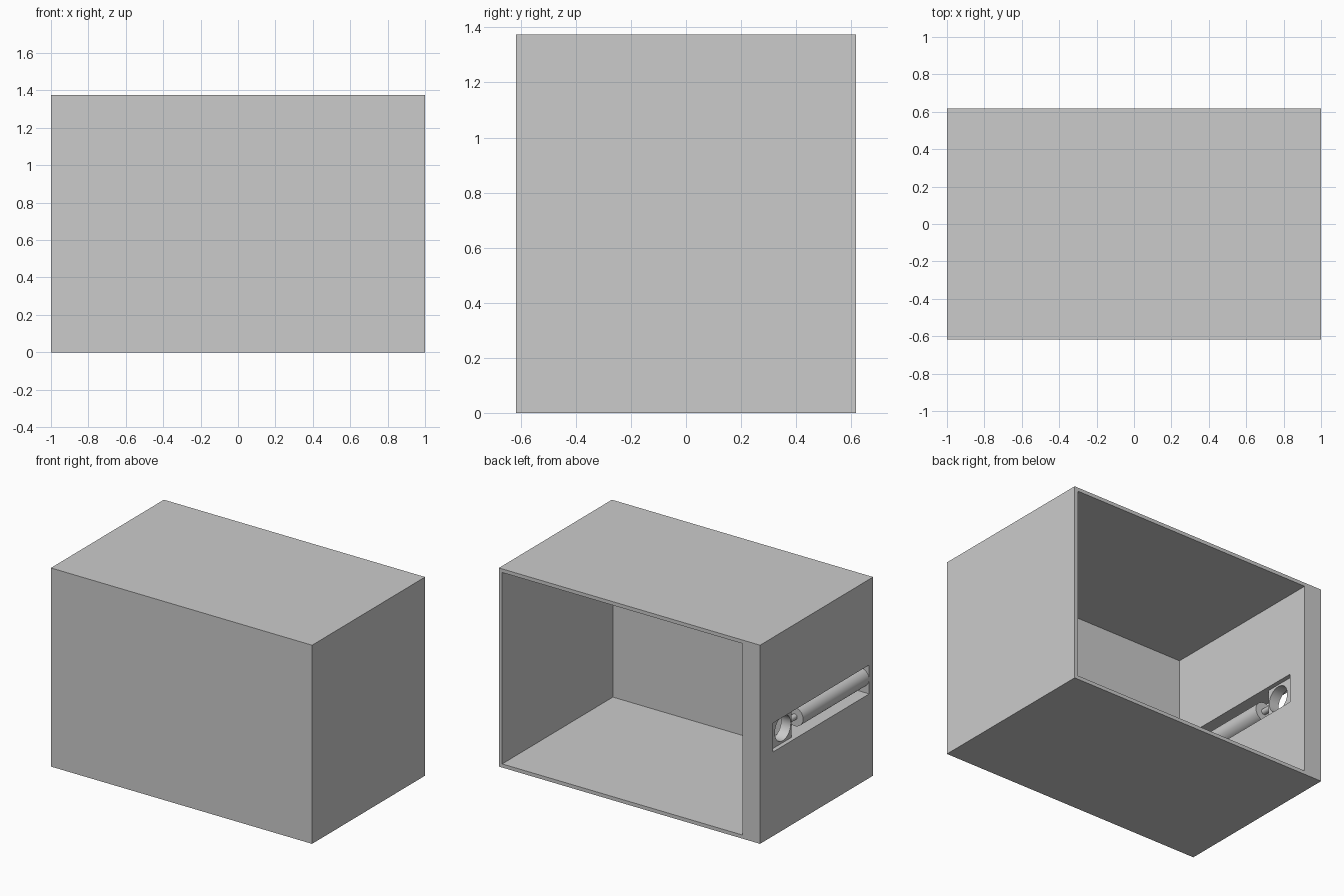
import bpy
import math

if "Cube" in bpy.data.objects:
    bpy.data.objects.remove(bpy.data.objects["Cube"])


def box(name, x, y, z):
    """Box from (min, max) ranges on each axis."""
    bpy.ops.mesh.primitive_cube_add(size=1, location=[sum(r) / 2 for r in (x, y, z)])
    ob = bpy.context.object
    ob.name = name
    ob.scale = [r[1] - r[0] for r in (x, y, z)]
    bpy.ops.object.transform_apply(location=False, rotation=False, scale=True)
    return ob


def rod(name, radius, x, y, z, axis):
    """Cylinder along 'X' or 'Y'; that axis is given as a (min, max) range."""
    rng = x if axis == 'X' else y
    mid = sum(rng) / 2
    loc = (mid, y, z) if axis == 'X' else (x, mid, z)
    rot = (0, math.pi / 2, 0) if axis == 'X' else (math.pi / 2, 0, 0)
    bpy.ops.mesh.primitive_cylinder_add(vertices=48, radius=radius, depth=rng[1] - rng[0],
                                        location=loc, rotation=rot)
    ob = bpy.context.object
    ob.name = name
    bpy.ops.object.shade_smooth_by_angle(angle=math.radians(30))
    return ob


def cut(ob, cutter):
    """Subtract the cutter and discard it."""
    mod = ob.modifiers.new("cut", 'BOOLEAN')
    mod.operation, mod.solver, mod.object = 'DIFFERENCE', 'EXACT', cutter
    bpy.context.view_layer.objects.active = ob
    bpy.ops.object.modifier_apply(modifier=mod.name)
    bpy.data.objects.remove(cutter)


D, H, T = 0.618, 1.375, 0.025     # half depth, height, panel thickness
INNER = -0.867                    # inner face of the thick side wall
MID_X, MID_Z = (INNER - 1) / 2, 0.682
SLOT_Y, SLOT_Z = (-0.576, 0.476), (0.582, 0.782)

# Case: open at the back, thick wall on the left, long slot through that wall
case = box("case", (-1, 1), (-D, D), (0, H))
cut(case, box("cavity_cutter", (INNER, 1 - T), (-D + T, D + 0.2), (T, H - T)))
cut(case, box("slot_cutter", (-1.1, INNER + 0.1), SLOT_Y, SLOT_Z))

# Bracket at the rear end of the slot, with a round through hole
bracket = box("bracket", (MID_X - 0.037, MID_X + 0.037), (0.232, SLOT_Y[1]), SLOT_Z)
cut(bracket, rod("hole_cutter", 0.087, (-1.2, -0.6), 0.327, MID_Z, 'X'))
bpy.ops.object.select_all(action='DESELECT')
bracket.select_set(True)
bpy.ops.object.shade_smooth_by_angle(angle=math.radians(30))

# Roller along the slot and its axle pin
rod("roller", 0.065, MID_X, (SLOT_Y[0], 0.145), MID_Z, 'Y')
rod("axle_pin", 0.02, MID_X, (0.14, 0.237), MID_Z, 'Y')
